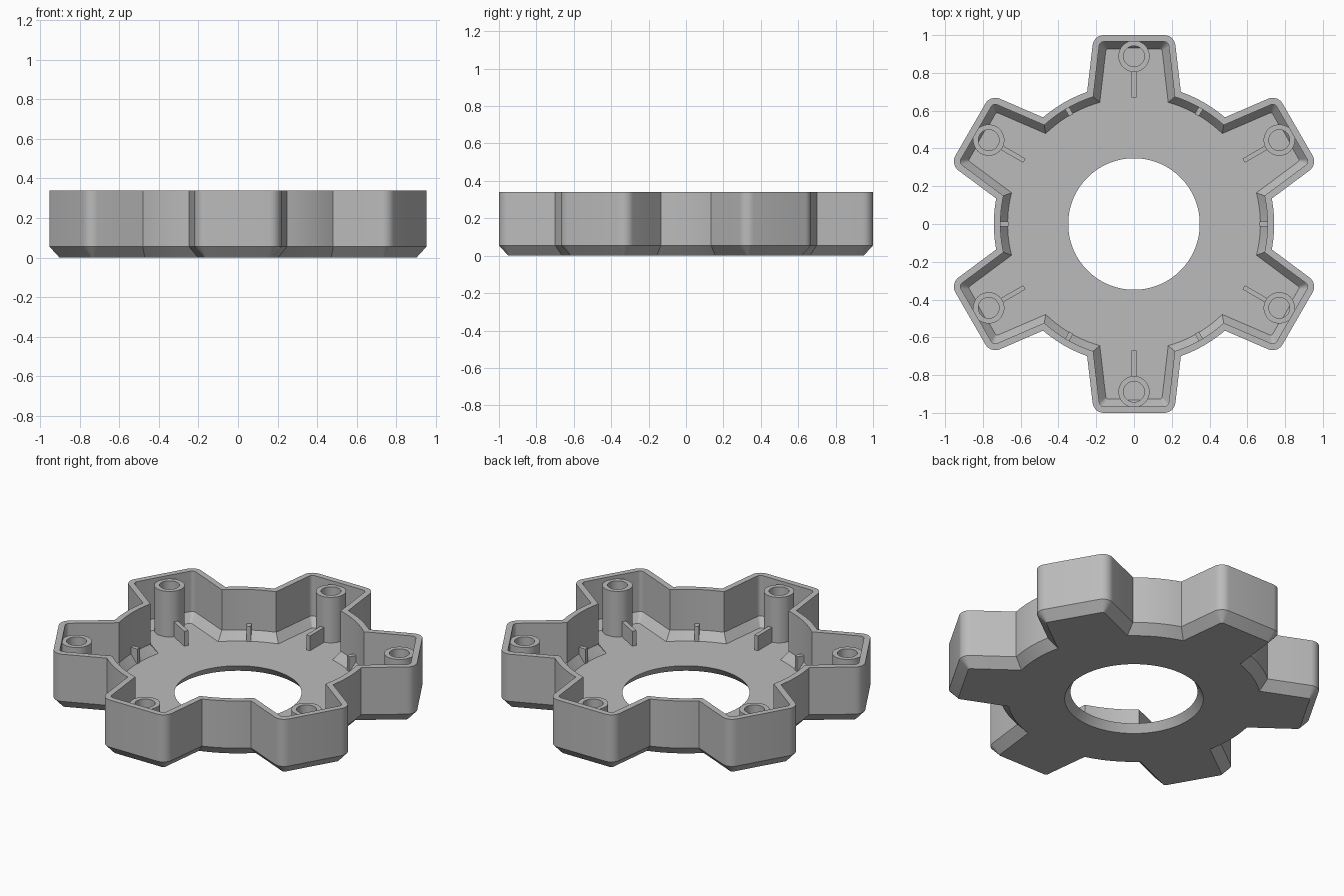
import bpy, bmesh, math
from mathutils import Matrix, Vector

cube = bpy.data.objects.get("Cube")
if cube:
    bpy.data.objects.remove(cube, do_unlink=True)

ARMS = 6
HEIGHT, FLOOR = 0.34, 0.045
VALLEY_R = 0.742
SLOPE = math.atan2(0.035, 0.30)
SIDE = math.cos(SLOPE) * 0.248 + math.sin(SLOPE) * 0.70   # side line's distance from the centre

grey = bpy.data.materials.new("Grey plastic")
grey.use_nodes = True
grey.diffuse_color = (0.5, 0.5, 0.5, 1)
grey.node_tree.nodes["Principled BSDF"].inputs["Base Color"].default_value = grey.diffuse_color


def finish(name, bm):
    bmesh.ops.recalc_face_normals(bm, faces=bm.faces)
    mesh = bpy.data.meshes.new(name)
    bm.to_mesh(mesh)
    bm.free()
    mesh.materials.append(grey)
    obj = bpy.data.objects.new(name, mesh)
    bpy.context.collection.objects.link(obj)
    bpy.ops.object.select_all(action="DESELECT")
    obj.select_set(True)
    bpy.context.view_layer.objects.active = obj
    bpy.ops.object.shade_smooth_by_angle(angle=math.radians(22))
    return obj


def loft(bm, rings, closed=False):
    rows = [[bm.verts.new(p) for p in ring] for ring in rings]
    pairs = list(zip(rows, rows[1:]))
    if closed:
        pairs.append((rows[-1], rows[0]))
    for a, b in pairs:
        for i in range(len(a)):
            j = (i + 1) % len(a)
            bm.faces.new((a[i], a[j], b[j], b[i]))
    return rows


def circle(radius, z, count, start=0.0):
    angles = [start + math.tau * i / count for i in range(count)]
    return [Vector((radius * math.cos(a), radius * math.sin(a), z)) for a in angles]


def outline(inset, z):
    """Six-armed outline, moved inward by inset."""
    r = VALLEY_R - inset
    base = math.asin((SIDE - inset) / r) - SLOPE
    half = []
    for i in range(6):                                    # valley arc
        a = math.radians(30) + (base - math.radians(30)) * i / 5
        half.append(Vector((r * math.sin(a), r * math.cos(a), z)))
    rc = max(0.06 - inset, 0.012)                         # rounded corner
    cy = 1 - inset - rc
    cx = (SIDE - inset - rc - math.sin(SLOPE) * cy) / math.cos(SLOPE)
    corner = []
    for i in range(8):
        a = SLOPE + (math.pi / 2 - SLOPE) * i / 7
        corner.append(Vector((cx + rc * math.cos(a), cy + rc * math.sin(a), z)))
    half.append((half[-1] + corner[0]) / 2)
    half += corner + [Vector((0, 1 - inset, z))]
    arm = half + [Vector((-p.x, p.y, z)) for p in reversed(half[1:-1])]
    return [Matrix.Rotation(math.tau * k / ARMS, 3, "Z") @ p for k in range(ARMS) for p in arm]


# Housing: one closed skin around floor, walls and central hole
outer = [outline(0.05, 0), outline(0, 0.055), outline(0, HEIGHT),
         outline(0.035, HEIGHT), outline(0.035, 0.095), outline(0.073, FLOOR)]
n = len(outer[0])
start = math.radians(60)
bm = bmesh.new()
loft(bm, [circle(0.348, FLOOR, n, start), circle(0.38, 0, n, start)] + outer, closed=True)
finish("housing", bm)


def rib(name, inner, outer_r, top, angle):
    bm = bmesh.new()
    bmesh.ops.create_cube(bm, size=1)
    bottom = FLOOR - 0.01
    bmesh.ops.scale(bm, vec=(outer_r - inner, 0.025, top - bottom), verts=bm.verts)
    bmesh.ops.translate(bm, vec=((inner + outer_r) / 2, 0, (top + bottom) / 2), verts=bm.verts)
    finish(name, bm).rotation_euler.z = angle


for k in range(ARMS):
    angle = math.tau * k / ARMS + math.pi / 2
    # Hollow screw post in each arm
    bm = bmesh.new()
    rows = loft(bm, [circle(r, z, 40) for r, z in
                     ((0.083, FLOOR - 0.01), (0.083, 0.32), (0.055, 0.32), (0.055, 0.05))])
    bm.faces.new(rows[-1])
    bm.faces.new(rows[0])
    post = finish(f"screw_post_{k + 1}", bm)
    post.location = (0.888 * math.cos(angle), 0.888 * math.sin(angle), 0)
    # Low ribs beside each post and on each wall between arms
    rib(f"post_rib_{k + 1}", 0.67, 0.82, 0.135, angle)
    rib(f"wall_rib_{k + 1}", 0.665, 0.72, 0.135, angle + math.pi / ARMS)
